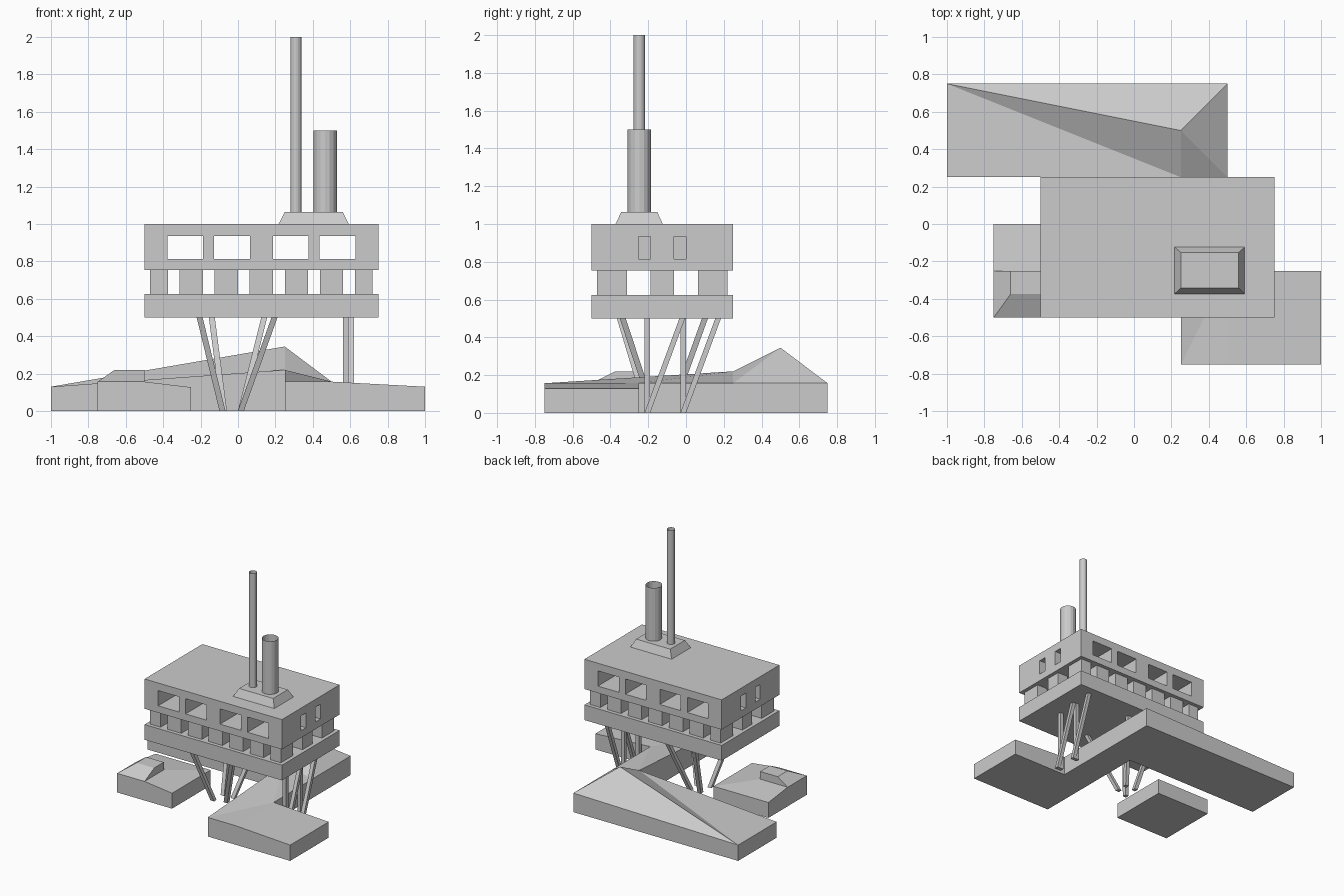
import bpy, bmesh
from mathutils import Vector

if "Cube" in bpy.data.objects:
    bpy.data.objects.remove(bpy.data.objects["Cube"])


def add(name, bm):
    bmesh.ops.recalc_face_normals(bm, faces=bm.faces)
    me = bpy.data.meshes.new(name)
    bm.to_mesh(me)
    bm.free()
    ob = bpy.data.objects.new(name, me)
    bpy.context.collection.objects.link(ob)
    return ob


def prism(bm, lo, hi, top=None):
    """Four-sided prism from rectangle lo to rectangle hi: (x0, x1, y0, y1, z)."""
    rings = []
    for x0, x1, y0, y1, z in (lo, hi):
        rings.append([bm.verts.new(p) for p in
                      ((x0, y0, z), (x1, y0, z), (x1, y1, z), (x0, y1, z))])
    a, b = rings
    bm.faces.new(a[::-1])
    bm.faces.new(b)
    for i in range(4):
        j = (i + 1) % 4
        bm.faces.new((a[i], a[j], b[j], b[i]))


def box(bm, x0, x1, y0, y1, z0, z1):
    prism(bm, (x0, x1, y0, y1, z0), (x0, x1, y0, y1, z1))


def boxes(name, items):
    bm = bmesh.new()
    for it in items:
        box(bm, *it)
    return add(name, bm)


def leg(name, foot, head, w=0.032):
    """Square strut cut level at both ends."""
    bm = bmesh.new()
    h = w / 2
    prism(bm, *[(x - h, x + h, y - h, y + h, z) for x, y, z in (foot, head)])
    return add(name, bm)


def tube(name, x, y, r, z0, z1, n=16):
    bm = bmesh.new()
    bmesh.ops.create_cone(bm, segments=n, radius1=r, radius2=r,
                          depth=z1 - z0, cap_ends=False)
    bmesh.ops.translate(bm, verts=bm.verts, vec=Vector((x, y, (z0 + z1) / 2)))
    return add(name, bm)


def terrain(name, pts, faces, base=0.0):
    """Faceted top surface with walls and underside down to base."""
    bm = bmesh.new()
    up = [bm.verts.new(p) for p in pts]
    dn = [bm.verts.new((p[0], p[1], base)) for p in pts]
    count = {}
    for f in faces:
        bm.faces.new([up[i] for i in f])
        bm.faces.new([dn[i] for i in reversed(f)])
        for a, b in zip(f, f[1:] + f[:1]):
            k = (min(a, b), max(a, b))
            count[k] = count.get(k, 0) + 1
    for (a, b), c in count.items():
        if c == 1:
            bm.faces.new((up[a], up[b], dn[b], dn[a]))
    return add(name, bm)


# Upper storey with through windows front to back and recesses on the sides
upper = boxes("upper_storey", [(-0.5, 0.75, -0.5, 0.25, 0.755, 1.0)])
long_cut = boxes("window_cutter_long", [(x, x + 0.19, -0.6, 0.35, 0.812, 0.937)
                                        for x in (-0.377, -0.127, 0.187, 0.437)])
side_cut = boxes("window_cutter_side",
                 [(x0, x1, y, y + 0.064, 0.814, 0.935)
                  for x0, x1 in ((-0.6, -0.36), (0.61, 0.85))
                  for y in (-0.251, -0.063)])
for cut in (long_cut, side_cut):
    mod = upper.modifiers.new(cut.name, 'BOOLEAN')
    mod.operation = 'DIFFERENCE'
    mod.solver = 'EXACT'
    mod.object = cut
    cut.hide_render = True
    cut.display_type = 'WIRE'

# Floor slab and the grid of square piers
boxes("floor_slab", [(-0.5, 0.75, -0.5, 0.25, 0.5, 0.625)])
pier_x = ([(-0.47, -0.375)]
          + [(-0.3125 + 0.1875 * i, -0.1875 + 0.1875 * i) for i in range(5)]
          + [(0.625, 0.72)])
pier_y = [(-0.47, -0.3125), (-0.1875, -0.0625), (0.0625, 0.22)]
boxes("piers", [(*px, *py, 0.625, 0.755) for px in pier_x for py in pier_y])

# Chimney base and the two open stacks
bm = bmesh.new()
prism(bm, (0.217, 0.592, -0.373, -0.123, 1.0), (0.25, 0.56, -0.343, -0.152, 1.063))
add("chimney_base", bm)
tube("thin_stack", 0.31, -0.247, 0.03, 1.063, 2.0)
tube("wide_stack", 0.466, -0.247, 0.062, 1.063, 1.5)

# Central splayed legs
leg("central_leg_front_left", (-0.083, -0.2, 0), (-0.205, -0.35, 0.5))
leg("central_leg_front_right", (0.015, -0.17, 0), (0.195, -0.335, 0.5))
leg("central_leg_back_left", (-0.075, -0.08, 0), (-0.14, 0.1, 0.5))
leg("central_leg_back_right", (0.015, -0.08, 0), (0.14, 0.1, 0.5))

# Right-hand legs: an upright and a leaning strut, twice
for i, name in enumerate(("front", "back")):
    y = -0.205 + 0.19 * i
    leg("right_upright_" + name, (0.576, y, 0), (0.576, y, 0.5), 0.03)
    leg("right_strut_" + name, (0.605, y, 0), (0.605, y + 0.185, 0.5), 0.03)

# Joined back and right ground with a peak
terrain("main_ground",
        [(-1, 0.75, 0.13), (-1, 0.25, 0.13), (0.25, 0.25, 0.22), (0.25, 0.5, 0.345),
         (0.5, 0.75, 0.157), (0.5, 0.25, 0.157), (0.25, -0.75, 0.157),
         (0.5, -0.75, 0.157), (0.5, -0.25, 0.157), (1, -0.75, 0.13), (1, -0.25, 0.13)],
        [[0, 1, 2], [0, 2, 3], [0, 3, 4], [3, 5, 4], [2, 5, 3],
         [2, 6, 8], [2, 8, 5], [6, 7, 8], [7, 9, 10, 8]])

# Separate left ground with a small bevelled mound
terrain("left_ground",
        [(-0.75, -0.5, 0.157), (-0.5, -0.5, 0.157), (-0.25, -0.5, 0.127),
         (-0.75, -0.25, 0.157), (-0.5, -0.25, 0.157), (-0.25, -0.25, 0.127),
         (-0.75, 0, 0.127), (-0.5, 0, 0.127), (-0.25, 0, 0.127)],
        [[0, 1, 4, 3], [1, 2, 5, 4], [3, 4, 7, 6], [4, 5, 8], [4, 8, 7]])
bm = bmesh.new()
prism(bm, (-0.75, -0.5, -0.5, -0.25, 0.157), (-0.66, -0.5, -0.375, -0.25, 0.22))
add("mound", bm)
